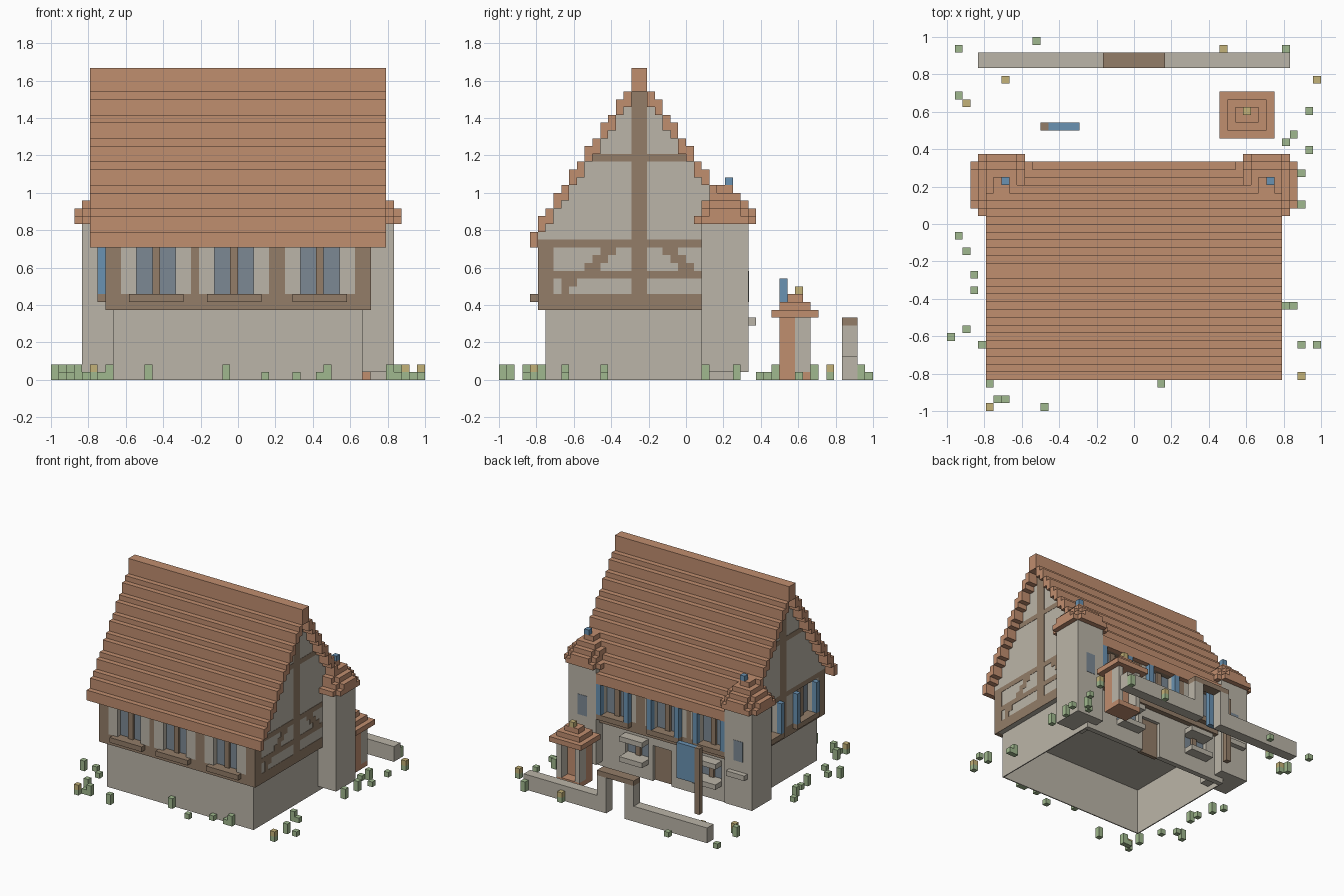
import bpy, bmesh

if "Cube" in bpy.data.objects:
    bpy.data.objects.remove(bpy.data.objects["Cube"])

V = 1 / 24  # one block; every size below is in blocks


def material(name, r, g, b):
    m = bpy.data.materials.new(name)
    lin = [((c / 255 + 0.055) / 1.055) ** 2.4 for c in (r, g, b)]
    m.diffuse_color = (*lin, 1)
    m.use_nodes = True
    m.node_tree.nodes["Principled BSDF"].inputs["Base Color"].default_value = m.diffuse_color
    return m


TILE = material("clay_tile", 192, 142, 111)
PLASTER = material("pale_stone", 187, 181, 168)
TIMBER = material("timber_brown", 147, 125, 104)
GLASS = material("grey_glass", 124, 137, 148)
BLUE = material("painted_blue", 106, 146, 178)
GREEN = material("grass_green", 160, 185, 142)
YELLOW = material("flower_yellow", 196, 178, 120)


def boxes(name, items, mat):
    """One object made of axis-aligned boxes (x0, x1, y0, y1, z0, z1)."""
    bm = bmesh.new()
    for x0, x1, y0, y1, z0, z1 in items:
        x0, x1, y0, y1 = min(x0, x1), max(x0, x1), min(y0, y1), max(y0, y1)
        r = bmesh.ops.create_cube(bm, size=1)["verts"]
        for v in r:
            v.co = ((x1 if v.co.x > 0 else x0) * V,
                    (y1 if v.co.y > 0 else y0) * V,
                    (z1 if v.co.z > 0 else z0) * V)
    me = bpy.data.meshes.new(name)
    bm.to_mesh(me)
    bm.free()
    me.materials.append(mat)
    ob = bpy.data.objects.new(name, me)
    bpy.context.collection.objects.link(ob)
    return ob


# Ground floor: hollow thin stone walls, back wall with a door and two windows
WIN_LOW = [(4, 9), (-12, -7)]
back = [(-16, -12, 5, 6, 0, 9), (-7, -1, 5, 6, 0, 9), (3, 4, 5, 6, 0, 9),
        (9, 16, 5, 6, 0, 9), (-1, 3, 5, 6, 7, 9)]
for a, b in WIN_LOW:
    back += [(a, b, 5, 6, 0, 4), (a, b, 5, 6, 7, 9)]
boxes("ground_floor_walls",
      [(-16, 16, -18, -17.8, 0, 9), (-16, -15.8, -17.8, 5, 0, 9),
       (15.8, 16, -17.8, 5, 0, 9)] + back, PLASTER)
boxes("ground_window_glass", [(a, b, 4.6, 5.2, 4, 7) for a, b in WIN_LOW], GLASS)
boxes("ground_window_bars",
      [((a + b - 1) / 2, (a + b + 1) / 2, 5.2, 5.7, 4, 7) for a, b in WIN_LOW], TIMBER)
boxes("ground_window_ledges",
      [(a, b, 6, 8, z, z + 1) for a, b in WIN_LOW for z in (3, 7)], PLASTER)
boxes("door", [(-1, 3, 4.6, 5.3, 0, 7)], TIMBER)
boxes("upper_floor_slab", [(-15.8, 15.8, -17.8, 5, 9, 9.5)], PLASTER)


# Upper floor facades with recessed windows
def facade(name, place, u0, u1, wins, posts, shutters):
    def put(part, spans, d0, d1, mat):
        boxes(name + part, [place(a, b, d0, d1) + (z0, z1)
                            for a, b, z0, z1 in spans], mat)
    put("_beams", [(u0, u1, 9, 11), (u0, u1, 17, 18)], 0, 1, TIMBER)
    put("_posts", [(a, b, 11, 17) for a, b in posts], 0, 1, TIMBER)
    cuts = sorted(wins + posts)  # plaster fills whatever is left between
    gaps = [(p[1], q[0], 11, 17) for p, q in zip(cuts, cuts[1:]) if q[0] > p[1]]
    put("_infill", gaps, 0, 1, PLASTER)
    put("_glass", [(a, b, 11, 17) for a, b in wins], 1, 1.5, GLASS)
    put("_mullions", [((a + b - 1) / 2, (a + b + 1) / 2, 11, 17) for a, b in wins],
        0.5, 1, TIMBER)
    put("_sills", [(a - 1, b + 1, 10, 11) for a, b in wins], -1, 0, TIMBER)
    if shutters:
        put("_shutters", [s + (11, 17) for a, b in wins
                          for s in ((a - 1, a), (b, b + 1))], -1, 0, BLUE)


WINS = [(-13, -8), (-3, 2), (8, 13)]
POSTS = [(-17, -15), (-6, -5), (4, 6), (15, 17)]
facade("front", lambda a, b, d0, d1: (a, b, -19 + d0, -19 + d1), -17, 17, WINS, POSTS, False)
facade("back", lambda a, b, d0, d1: (a, b, 7 - d0, 7 - d1), -17, 17, WINS, POSTS, True)
facade("left", lambda a, b, d0, d1: (-17 + d0, -17 + d1, a, b), -18, 6,
       [(-15, -10), (-4, 1)], [(-18, -17), (-7, -5), (4, 6)], True)
boxes("right_upper_wall", [(16, 17, -18, 6, 9, 18)], PLASTER)

# Right side timber framing: beams, posts and stepped braces as thin plates
frame = [(-19, 7, 9, 11), (-19, 7, 13, 14), (-19, 7, 17, 18),
         (-19, -17, 11, 17), (5, 7, 11, 17), (-7, -5, 11, 17)]
for a, b, z in [(-16, -15, 11), (-16, -14, 12), (-13, -11, 14),
                (-12, -10, 15), (-11, -9, 16)]:
    frame += [(a, b, z, z + 1), (-12 - b, -12 - a, z, z + 1)]
boxes("right_timber_frame", [(16.9, 17.06, a, b, z0, z1) for a, b, z0, z1 in frame], TIMBER)

# Stepped roof, gable walls beneath it and gable timbers
roof, gable = [(-19, 19, -7, -5, 37, 40)], []
for i in range(13):
    top = int(19 + 1.5 * i + 0.5)
    for y in (-20 + i, 7 - i):
        half = 14 if y == 7 else 19  # back eave stops between the towers
        roof.append((-half, half, y, y + 1, top - 2, top))
        if top - 2 > 18:
            gable += [(s * 16, s * 17, y, y + 1, 18, top - 2) for s in (-1, 1)]
gable += [(s * 16, s * 17, -7, -5, 18, 37) for s in (-1, 1)]
boxes("roof", roof, TILE)
boxes("gable_walls", gable, PLASTER)
boxes("gable_timbers",
      [b for s in (-1, 1) for b in ((s * 16.9, s * 17.06, -7, -5, 18, 37),
                                    (s * 16.9, s * 17.06, -12, 0, 28, 29))], TIMBER)

# Two corner towers with stepped caps
for side, s in (("left", -1), ("right", 1)):
    boxes(side + "_tower", [(s * 14, s * 20, 2, 8, 1, 20)], PLASTER)
    cap = [(14, 21, 2, 8, 20, 21), (14, 20, 1, 9, 20, 21), (13, 14, 2, 8, 20, 21),
           (14, 20, 2, 8, 21, 22), (20, 21, 3, 7, 21, 22), (15, 19, 8, 9, 21, 22),
           (15, 19, 2, 8, 22, 23), (14, 20, 3, 7, 22, 23),
           (15, 19, 3, 7, 23, 24), (16, 18, 4, 6, 24, 25)]
    boxes(side + "_tower_cap", [(s * a, s * b, *r) for a, b, *r in cap], TILE)
    f = 17 if s > 0 else -17
    boxes(side + "_tower_finial", [(f, f + 1, 5, 6, 25, 26)], BLUE)
    boxes(side + "_tower_window", [(s * 16, s * 18, 7.9, 8.06, 10, 14)], GLASS)
boxes("left_tower_ledge", [(-19, -15, 8, 9, 7, 8)], PLASTER)

# Garden wall with a gate
boxes("garden_wall", [b for s in (-1, 1) for b in ((s * 4, s * 20, 20, 22, 0, 3),
                                                   (s * 2, s * 4, 20, 22, 0, 7))], PLASTER)
boxes("gate_lintel", [(-4, 4, 20, 22, 7, 8)], TIMBER)

# Small garden shrine
boxes("shrine_body", [(12, 17, 12, 14, 0, 8), (12, 17, 14, 16, 0, 1)], TILE)
boxes("shrine_pillars", [(12, 13, 14, 16, 1, 8), (16, 17, 14, 16, 1, 8)], PLASTER)
boxes("shrine_roof", [(11, 18, 11, 17, 8, 9), (12, 17, 12, 16, 9, 10),
                      (13, 16, 13, 15, 10, 11)], TILE)
boxes("shrine_finial", [(14, 15, 14, 15, 11, 12)], YELLOW)

# Sign board on a post
boxes("sign_post", [(-12, -11, 12, 13, 0, 13)], TIMBER)
boxes("sign_board", [(-11, -7, 12, 13, 6, 13)], BLUE)

# Grass tufts, some carrying a flower
SHORT = [(-23, 22), (-13, 23), (22, 14), (19, 10), (22, 9), (-23, -2), (-21, -7),
         (-22, -14), (-20, -16), (20, -11), (23, -16), (3, -21), (-18, -23),
         (7, -19), (10, -19)]
TALL = [(19, 22), (-23, 16), (20, 11), (21, 6), (21, 2), (-22, -4), (-21, -9),
        (-24, -15), (19, -11), (21, -16), (-19, -21), (-17, -23), (-12, -24),
        (-2, -19), (11, -19)]
FLOWER = [(11, 22), (-17, 18), (23, 18), (-22, 15), (21, -20), (-19, -24)]
boxes("grass_tufts", [(x, x + 1, y, y + 1, 0, 1) for x, y in SHORT + FLOWER]
      + [(x, x + 1, y, y + 1, 0, 2) for x, y in TALL], GREEN)
boxes("flowers", [(x, x + 1, y, y + 1, 1, 2) for x, y in FLOWER], YELLOW)
